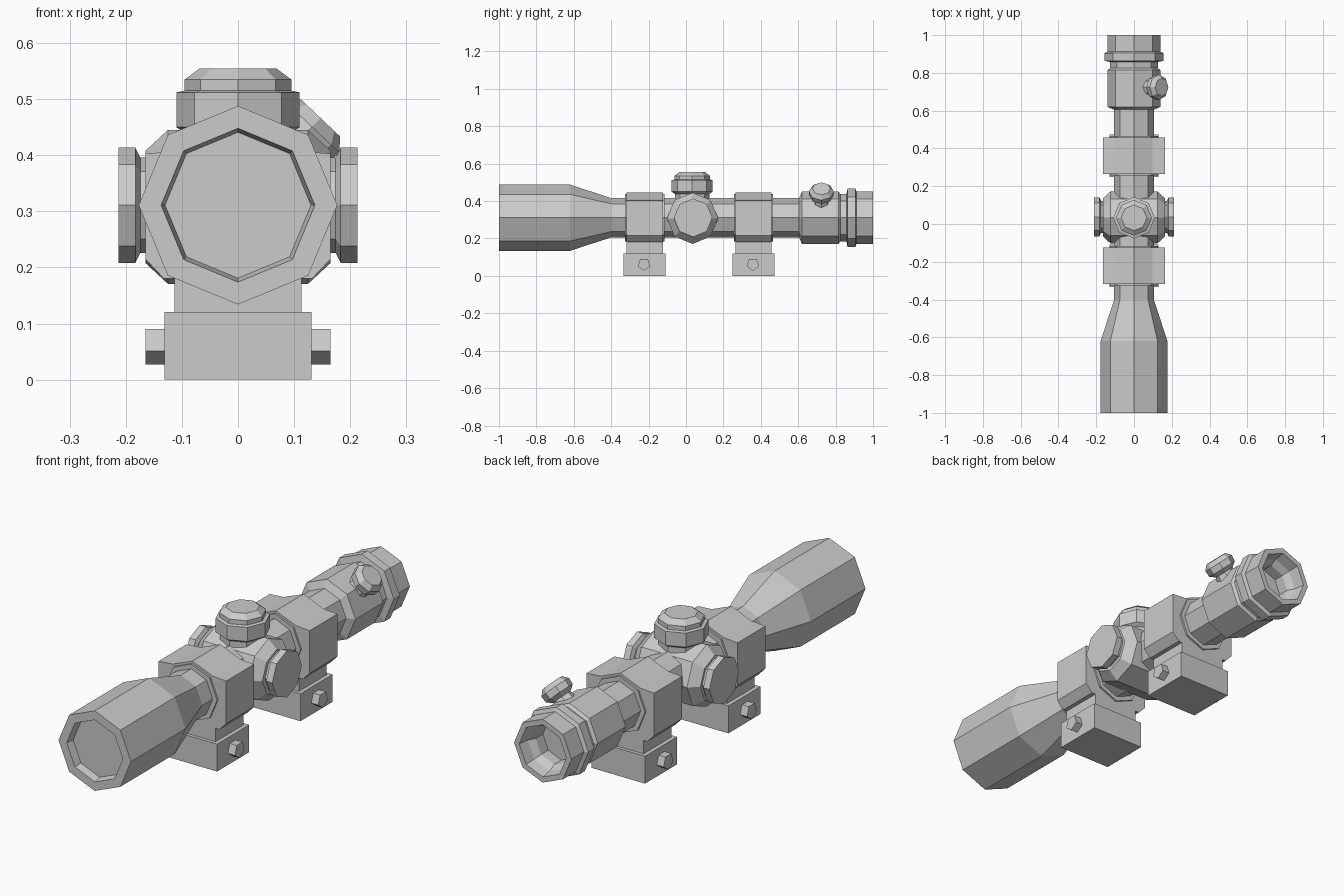
import bpy, bmesh
from math import sin, cos, pi
from mathutils import Vector

if "Cube" in bpy.data.objects:
    bpy.data.objects.remove(bpy.data.objects["Cube"])

AX = 0.311   # height of the optical axis
X, Y, Z = Vector((1, 0, 0)), Vector((0, 1, 0)), Vector((0, 0, 1))


def finish(name, bm):
    bmesh.ops.recalc_face_normals(bm, faces=bm.faces)
    me = bpy.data.meshes.new(name)
    bm.to_mesh(me)
    bm.free()
    ob = bpy.data.objects.new(name, me)
    bpy.context.collection.objects.link(ob)
    return ob


def lathe(name, profile, origin, axis, up, n=8):
    """Faceted solid of (radius, distance) rings along axis; a corner points at up."""
    bm = bmesh.new()
    side = axis.cross(up)
    rings = []
    for r, t in profile:
        rings.append([bm.verts.new(Vector(origin) + axis * t
                      + (up * cos(2 * pi * k / n) + side * sin(2 * pi * k / n)) * r)
                      for k in range(n)])
    for a, b in zip(rings, rings[1:]):
        for k in range(n):
            bm.faces.new((a[k], a[(k + 1) % n], b[(k + 1) % n], b[k]))
    bm.faces.new(rings[0])
    bm.faces.new(rings[-1])
    return finish(name, bm)


def extrude_y(name, half, y0, y1):
    """Mirror a half outline of (x, z) points and extrude it along y."""
    pts = half + [(-x, z) for x, z in reversed(half) if x > 0]
    bm = bmesh.new()
    f = bm.faces.new([bm.verts.new((x, y0, z)) for x, z in pts])
    ext = bmesh.ops.extrude_face_region(bm, geom=[f])
    for v in ext["geom"]:
        if isinstance(v, bmesh.types.BMVert):
            v.co.y = y1
    return finish(name, bm)


# Main tube with objective bell, eyepiece and recessed lenses
lathe("scope_tube", [
    (0.130, -0.965), (0.137, -1.0), (0.177, -1.0), (0.177, -0.62), (0.105, -0.40),
    (0.105, 0.605), (0.140, 0.62), (0.140, 0.815), (0.127, 0.825), (0.127, 0.858),
    (0.157, 0.864), (0.157, 0.905), (0.140, 0.912), (0.140, 1.0), (0.115, 1.0),
    (0.108, 0.95), (0.090, 0.92), (0.090, 0.87)], (0, 0, AX), Y, Z)

# Central saddle with knobs on both sides
lathe("turret_saddle", [(0.1, -0.165), (0.137, -0.125), (0.137, 0.125), (0.1, 0.165)],
      (0, 0.035, AX - 0.003), X, Z)
for label, s in (("right", 1), ("left", -1)):
    lathe(label + "_turret_knob", [(0.085, 0.15), (0.085, 0.174), (0.103, 0.183), (0.103, 0.213)],
          (0, 0.038, AX), X * s, Z)

# Top turret with stepped cap
lathe("top_turret", [(0.092, 0.38), (0.092, 0.438), (0.11, 0.45), (0.11, 0.512),
                     (0.095, 0.515), (0.095, 0.535), (0.068, 0.555)],
      (0, 0.033, 0), Z, Y)

# Small angled knob on the eyepiece
d = Vector((0.69, 0, 0.73)).normalized()
lathe("eyepiece_knob", [(0.055, 0.10), (0.042, 0.145), (0.065, 0.163), (0.067, 0.192), (0.048, 0.214)],
      (0, 0.724, AX), d, Y)

# Mounts: clamp ring, base block and cross bolt
for label, yc in (("front", -0.221), ("rear", 0.361)):
    extrude_y(label + "_ring", [(0, 0.447), (0.097, 0.408), (0.165, 0.403), (0.165, 0.215),
                                (0.132, 0.18), (0.113, 0.18), (0.113, 0.115)],
              yc - 0.097, yc + 0.097)
    lathe(label + "_ring_lip", [(0.126, -0.105), (0.126, 0.105)], (0, yc, AX), Y, Z)
    extrude_y(label + "_base", [(0.131, 0.121), (0.131, 0)], yc - 0.112, yc + 0.112)
    lathe(label + "_bolt", [(0.035, -0.165), (0.035, 0.165)], (0, yc - 0.003, 0.062), X, -Z, 5)
